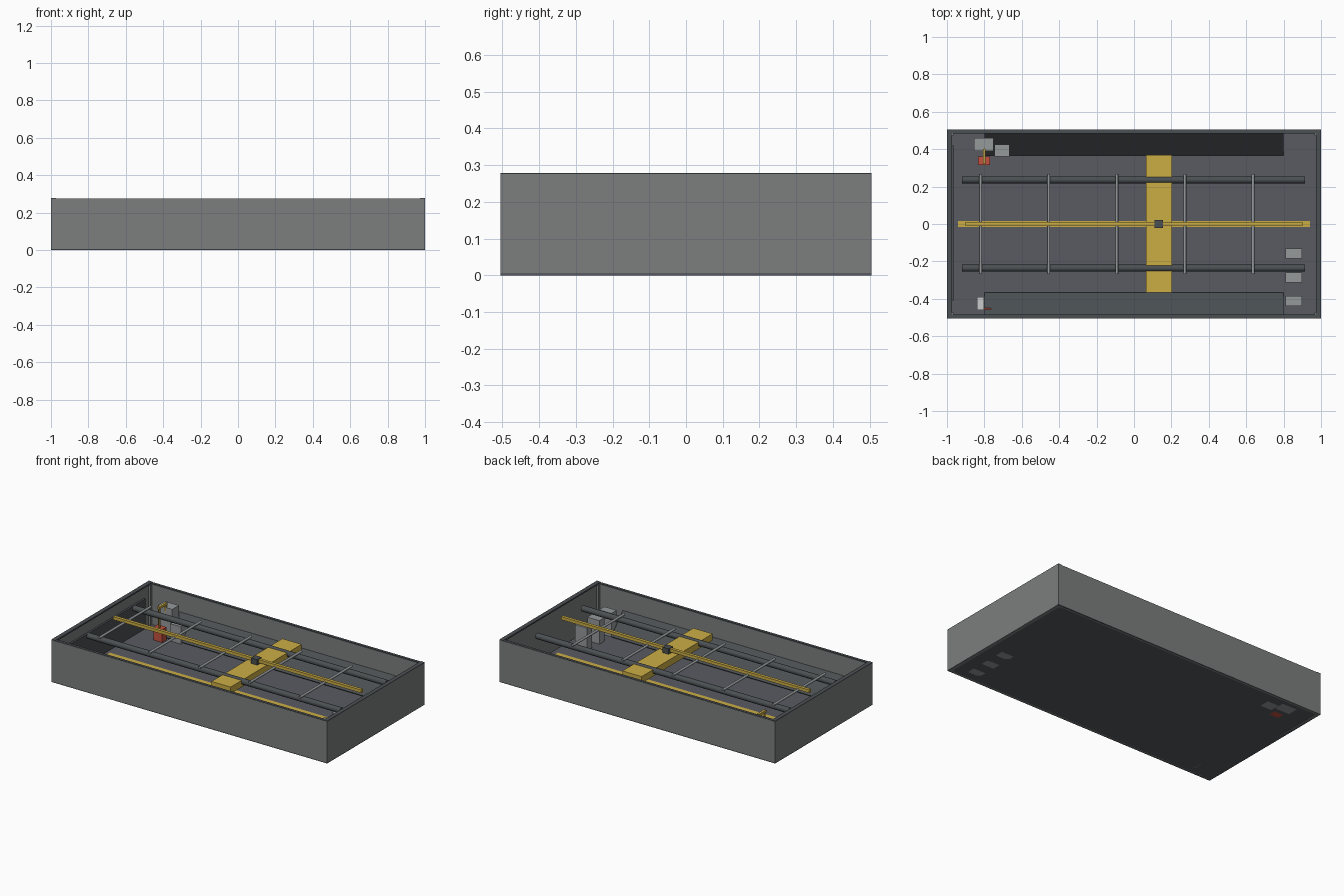
import bpy, math

if "Cube" in bpy.data.objects:
    bpy.data.objects.remove(bpy.data.objects["Cube"])

def mat(name, rgb):
    m = bpy.data.materials.new(name)
    m.diffuse_color = (*rgb, 1)
    m.use_nodes = True
    m.node_tree.nodes["Principled BSDF"].inputs["Base Color"].default_value = m.diffuse_color
    return m

YELLOW = mat("yellow_paint", (0.6, 0.42, 0.06))
RED = mat("red_paint", (0.55, 0.08, 0.05))
DARK = mat("dark_metal", (0.07, 0.08, 0.085))
FLOOR = mat("floor_grey", (0.10, 0.105, 0.12))
WALL = mat("wall_grey", (0.2, 0.21, 0.21))
STEEL = mat("steel", (0.3, 0.32, 0.33))
WHITE = mat("white_paint", (0.8, 0.8, 0.8))

def box(name, x, y, z, m, tilt=0):
    """Box from (min, max) ranges, optionally tilted about x."""
    bpy.ops.mesh.primitive_cube_add(size=1, location=[sum(r) / 2 for r in (x, y, z)])
    o = bpy.context.object
    o.name = name
    o.scale = [r[1] - r[0] for r in (x, y, z)]
    o.rotation_euler.x = tilt
    o.data.materials.append(m)
    return o

def rod(name, center, length, radius, axis, m, sides=16):
    bpy.ops.mesh.primitive_cylinder_add(vertices=sides, radius=radius, depth=length, location=center)
    o = bpy.context.object
    o.name = name
    o.rotation_euler = {'x': (0, math.pi / 2, 0), 'y': (math.pi / 2, 0, 0), 'z': (0, 0, 0)}[axis]
    o.data.materials.append(m)
    bpy.ops.object.shade_smooth_by_angle()
    return o

# Hall shell
box("floor", (-1, 1), (-0.505, 0.505), (0, 0.006), FLOOR)
for s, side in ((-1, "a"), (1, "b")):
    y = sorted((s * 0.488, s * 0.505))
    x = sorted((s * 0.978, s * 1.0))
    box("long_wall_" + side, (-1, 1), y, (0, 0.275), WALL)
    box("end_wall_" + side, x, (-0.488, 0.488), (0, 0.275), WALL)
    # rim trims and corner posts
    box("end_rim_" + side, sorted((s * 0.972, s * 1.0)), (-0.505, 0.505), (0.269, 0.278), DARK)
    box("long_rim_" + side, (-0.972, 0.972), sorted((s * 0.485, s * 0.503)), (0.269, 0.277), DARK)
    for t in (-1, 1):
        box("corner_post", sorted((s * 0.965, s * 0.98)), sorted((t * 0.472, t * 0.49)), (0, 0.27), WALL)
    # sloped panel along each long wall
    L = math.hypot(0.125, 0.13)
    box("sloped_panel_" + side, (-0.8, 0.8), (s * 0.434 - L / 2, s * 0.434 + L / 2),
        (0.072, 0.084), DARK, tilt=s * math.atan2(0.13, 0.125))
    # overhead pipes
    rod("overhead_pipe_" + side, (-0.002, s * 0.236, 0.222), 1.835, 0.019, 'x', DARK)

# Door panel on the left end
box("end_door", (-0.98, -0.965), (-0.41, 0.42), (0, 0.2), DARK)

# Floor stripe, crane rail, bridge and trolley
box("floor_stripe", (-0.94, 0.94), (-0.015, 0.015), (0.005, 0.009), YELLOW)
box("crane_rail", (-0.9, 0.9), (-0.01, 0.01), (0.246, 0.266), YELLOW)
box("crane_bridge", (0.063, 0.202), (-0.365, 0.37), (0.19, 0.234), YELLOW)
box("trolley", (0.11, 0.155), (-0.022, 0.022), (0.23, 0.27), DARK)

# Cross rods over the pipes
for i in range(5):
    rod("cross_rod", (-0.82 + i * 0.364, 0, 0.246), 0.535, 0.008, 'y', STEEL, 12)

# Cabinets at the right end
for y in (-0.158, -0.287, -0.412):
    box("cabinet", (0.81, 0.898), (y - 0.027, y + 0.027), (0, 0.16), STEEL)

# Hoist station in the rear left corner
box("hoist_body", (-0.855, -0.75), (0.39, 0.46), (0, 0.2), STEEL)
box("hoist_control", (-0.745, -0.665), (0.36, 0.425), (0, 0.12), STEEL)
box("red_load", (-0.835, -0.77), (0.315, 0.36), (0, 0.09), RED)
box("hoist_arm", (-0.808, -0.793), (0.32, 0.40), (0.215, 0.23), YELLOW)
rod("hoist_drop", (-0.8, 0.33, 0.155), 0.135, 0.006, 'z', YELLOW, 10)
rod("hoist_mast", (-0.8, 0.395, 0.2), 0.05, 0.008, 'z', YELLOW, 10)

# Wall unit in the front left corner
box("white_unit", (-0.84, -0.803), (-0.46, -0.39), (0, 0.14), WHITE)
box("red_lever", (-0.84, -0.765), (-0.46, -0.45), (0.1, 0.112), RED)
